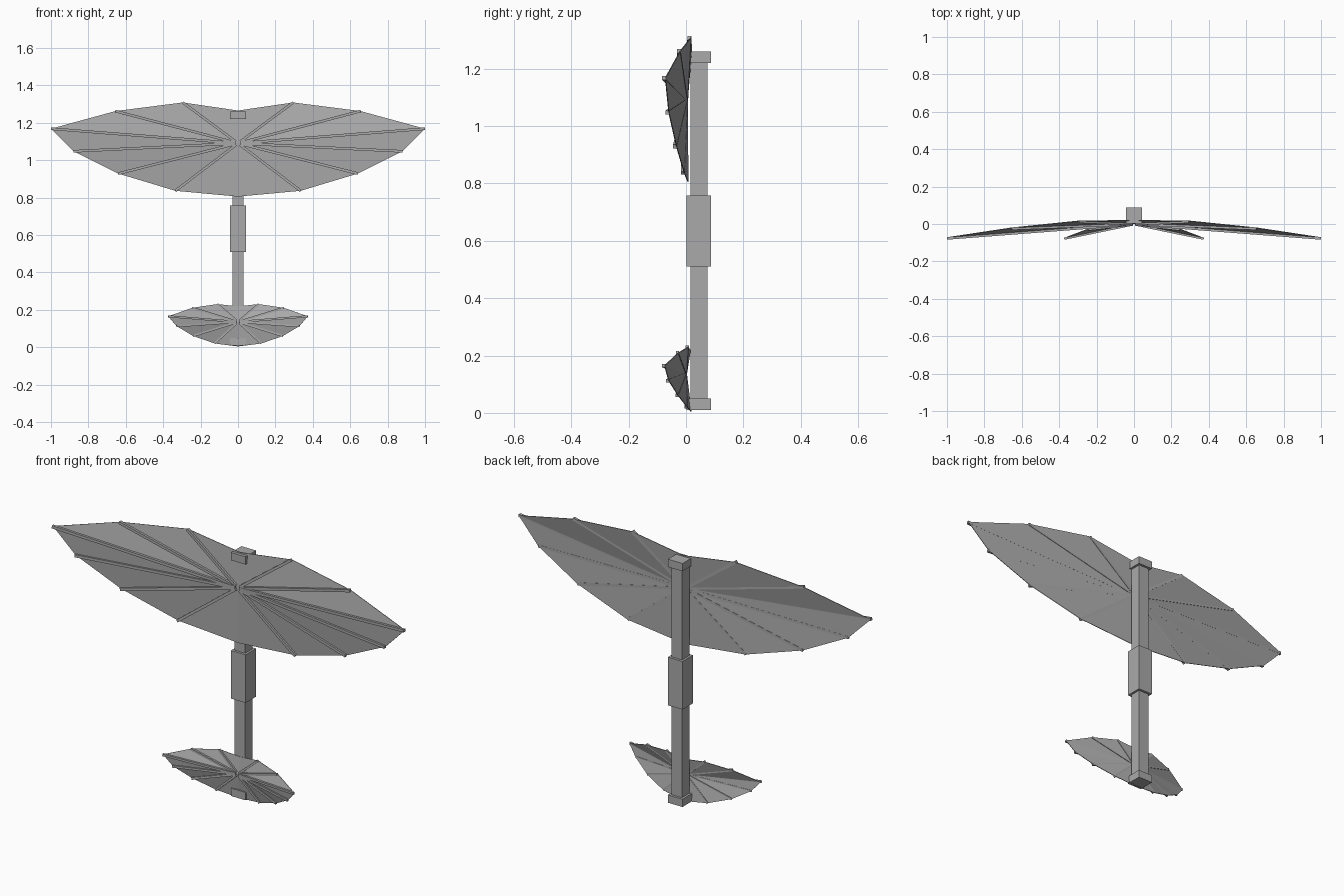
import bpy, bmesh
from mathutils import Vector, Matrix

default = bpy.data.objects.get("Cube")
if default:
    bpy.data.objects.remove(default, do_unlink=True)

GREY = (0.4, 0.4, 0.4, 1)
grey = bpy.data.materials.new("plain grey")
grey.use_nodes = True
grey.diffuse_color = GREY
grey.node_tree.nodes["Principled BSDF"].inputs["Base Color"].default_value = GREY


def make_object(name, bm):
    bmesh.ops.recalc_face_normals(bm, faces=bm.faces)
    mesh = bpy.data.meshes.new(name)
    bm.to_mesh(mesh)
    bm.free()
    mesh.materials.append(grey)
    obj = bpy.data.objects.new(name, mesh)
    bpy.context.collection.objects.link(obj)
    return obj


def add_box(bm, size, matrix):
    bmesh.ops.create_cube(bm, size=1, matrix=matrix @ Matrix.Diagonal((*size, 1)))


def box(name, width, depth, low, high, y=0.045):
    bm = bmesh.new()
    add_box(bm, (width, depth, high - low), Matrix.Translation((0, y, (low + high) / 2)))
    return make_object(name, bm)


def fan(name, hub, top, tips, bottom, rib):
    """Folded sheet around a hub, with a rib along the front of every fold."""
    hub = Vector(hub)
    left = [Vector(p) for p in tips]
    right = [Vector((-p.x, p.y, p.z)) for p in left]
    rim = [Vector(top)] + left + [Vector(bottom)] + right[::-1]

    # sheet
    bm = bmesh.new()
    centre = bm.verts.new(hub)
    verts = [bm.verts.new(p) for p in rim]
    for a, b in zip(verts, verts[1:] + verts[:1]):
        bm.faces.new((centre, a, b))
    sheet = make_object(name + "_sheet", bm)
    solid = sheet.modifiers.new("thickness", "SOLIDIFY")
    solid.thickness = 0.003
    solid.offset = 0

    # ribs
    bm = bmesh.new()
    for tip in left + right:
        along = (tip - hub).normalized()
        side = along.cross(Vector((0, -1, 0))).normalized()
        out = side.cross(along)
        start = hub + along * rib
        turn = Matrix((along, side, out)).transposed().to_4x4()
        middle = (start + tip) / 2 + out * rib * 0.35
        add_box(bm, ((tip - start).length, rib, rib), Matrix.Translation(middle) @ turn)
    make_object(name + "_ribs", bm)


# mast with its sleeve and end caps
box("mast", 0.06, 0.06, 0.03, 1.24)
box("mast_sleeve", 0.083, 0.085, 0.51, 0.757)
box("top_cap", 0.083, 0.085, 1.22, 1.26)
box("bottom_cap", 0.083, 0.085, 0.01, 0.05)

# large upper fan and small lower fan
fan("upper_fan", (0, 0.005, 1.09), (0, 0.02, 1.265),
    [(0.295, 0.017, 1.308), (0.655, -0.02, 1.262), (1.0, -0.072, 1.168),
     (0.88, -0.06, 1.047), (0.64, -0.033, 0.928), (0.335, -0.006, 0.836)],
    (0, 0.007, 0.805), 0.014)
fan("lower_fan", (0, 0.002, 0.135), (0, 0.015, 0.218),
    [(0.11, 0.008, 0.23), (0.245, -0.026, 0.21), (0.373, -0.075, 0.165),
     (0.328, -0.06, 0.112), (0.24, -0.027, 0.06), (0.125, 0.004, 0.02)],
    (0, 0.018, 0.004), 0.011)
